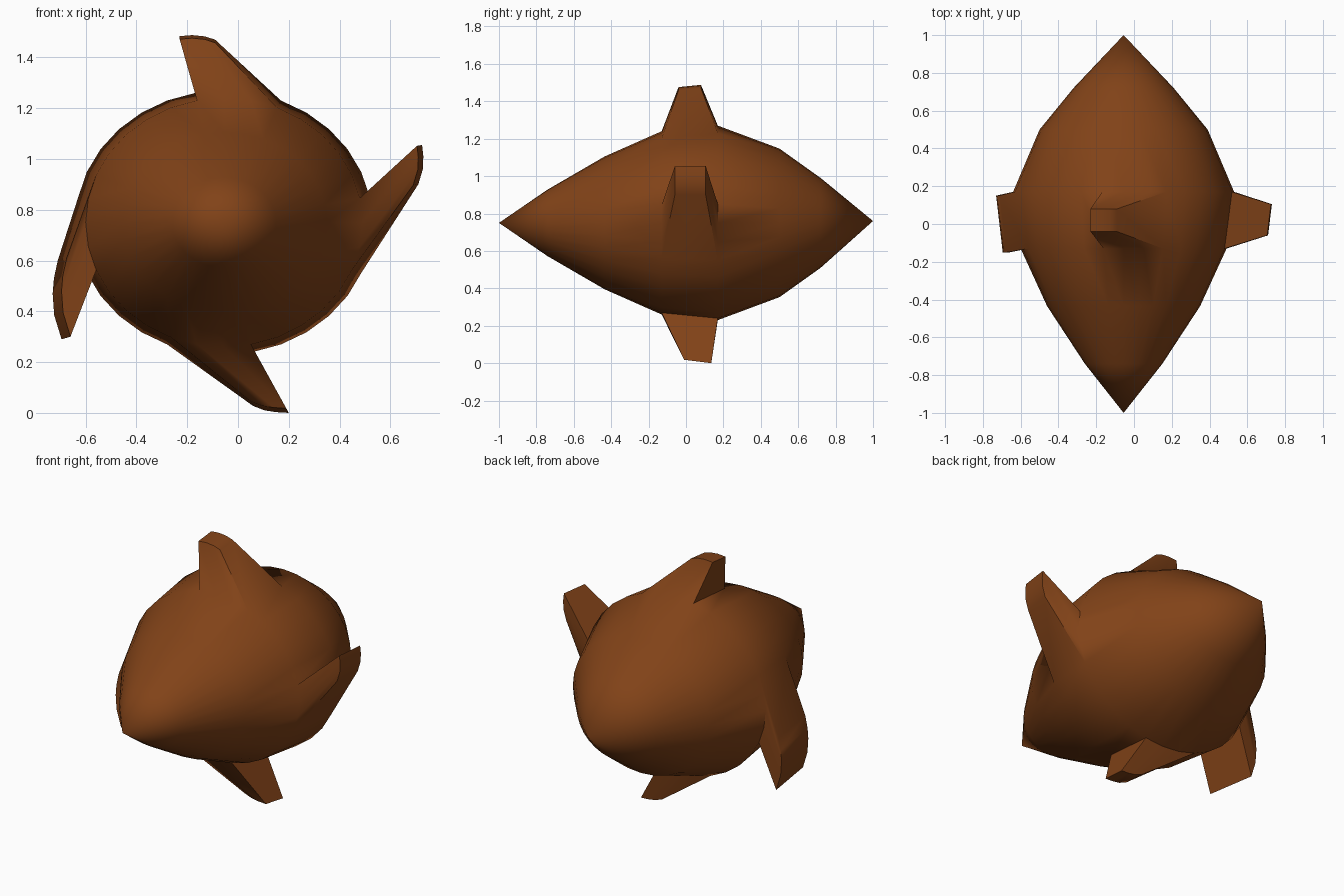
import bpy, bmesh, math

if "Cube" in bpy.data.objects:
    bpy.data.objects.remove(bpy.data.objects["Cube"])

SEG = 32
CX, CZ = -0.055, 0.75
# body rings along y: (y, x radius, z radius)
RINGS = [(-0.74, 0.205, 0.178), (-0.435, 0.405, 0.355), (-0.13, 0.545, 0.49),
         (0.17, 0.585, 0.52), (0.50, 0.445, 0.397), (0.72, 0.265, 0.24)]
BAND = 2  # fins grow from the band between rings 2 and 3

# fins: first segment, front y, back y, inward shift of front edge, tip curve (x, z)
FINS = [
    (6, -0.04, 0.08, (0.0, -0.012),
     [(-0.09, 1.47), (-0.13, 1.483), (-0.18, 1.488), (-0.23, 1.484)]),
    (14, -0.15, 0.15, (0.035, 0.01),
     [(-0.71, 0.60), (-0.725, 0.53), (-0.73, 0.47), (-0.724, 0.385), (-0.695, 0.29)]),
    (22, -0.01, 0.135, (-0.01, 0.018),
     [(0.06, 0.027), (0.105, 0.01), (0.15, 0.003), (0.20, 0.0)]),
    (30, -0.06, 0.105, (-0.02, -0.003),
     [(0.71, 0.90), (0.728, 0.96), (0.73, 1.01), (0.725, 1.055)]),
]

bm = bmesh.new()

# spindle body
rings = []
for y, rx, rz in RINGS:
    rings.append([bm.verts.new((CX + rx * math.cos(2 * math.pi * i / SEG), y,
                                CZ + rz * math.sin(2 * math.pi * i / SEG)))
                  for i in range(SEG)])
front = bm.verts.new((CX, -1, 0.75))
back = bm.verts.new((CX, 1, 0.76))
open_segs = {(f[0] + k) % SEG for f in FINS for k in range(len(f[4]) - 1)}
for i in range(SEG):
    j = (i + 1) % SEG
    bm.faces.new((front, rings[0][i], rings[0][j]))
    bm.faces.new((back, rings[-1][j], rings[-1][i]))
    for r in range(len(rings) - 1):
        if r == BAND and i in open_segs:
            continue
        bm.faces.new((rings[r][i], rings[r + 1][i], rings[r + 1][j], rings[r][j]))

# swept fins drawn out of the middle band
for start, y0, y1, (dx, dz), tip in FINS:
    n = len(tip)
    ids = [(start + k) % SEG for k in range(n)]
    root_f = [rings[BAND][i] for i in ids]
    root_b = [rings[BAND + 1][i] for i in ids]
    tip_f = [bm.verts.new((x + dx, y0, z + dz)) for x, z in tip]
    tip_b = [bm.verts.new((x, y1, z)) for x, z in tip]
    for k in range(n - 1):
        bm.faces.new((root_f[k], tip_f[k], tip_f[k + 1], root_f[k + 1]))
        bm.faces.new((root_b[k], root_b[k + 1], tip_b[k + 1], tip_b[k]))
        bm.faces.new((tip_f[k], tip_b[k], tip_b[k + 1], tip_f[k + 1]))
    bm.faces.new((root_f[0], root_b[0], tip_b[0], tip_f[0]))
    bm.faces.new((root_f[-1], tip_f[-1], tip_b[-1], root_b[-1]))

bmesh.ops.recalc_face_normals(bm, faces=bm.faces)
mesh = bpy.data.meshes.new("finned_body")
bm.to_mesh(mesh)
bm.free()
obj = bpy.data.objects.new("finned_body", mesh)
bpy.context.collection.objects.link(obj)

# brown material
mat = bpy.data.materials.new("brown")
mat.diffuse_color = (0.22, 0.055, 0.009, 1)
mat.use_nodes = True
mat.node_tree.nodes["Principled BSDF"].inputs["Base Color"].default_value = mat.diffuse_color
mesh.materials.append(mat)

# smooth shading with sharp fin edges
bpy.context.view_layer.objects.active = obj
obj.select_set(True)
bpy.ops.object.shade_smooth_by_angle(angle=math.radians(50))
